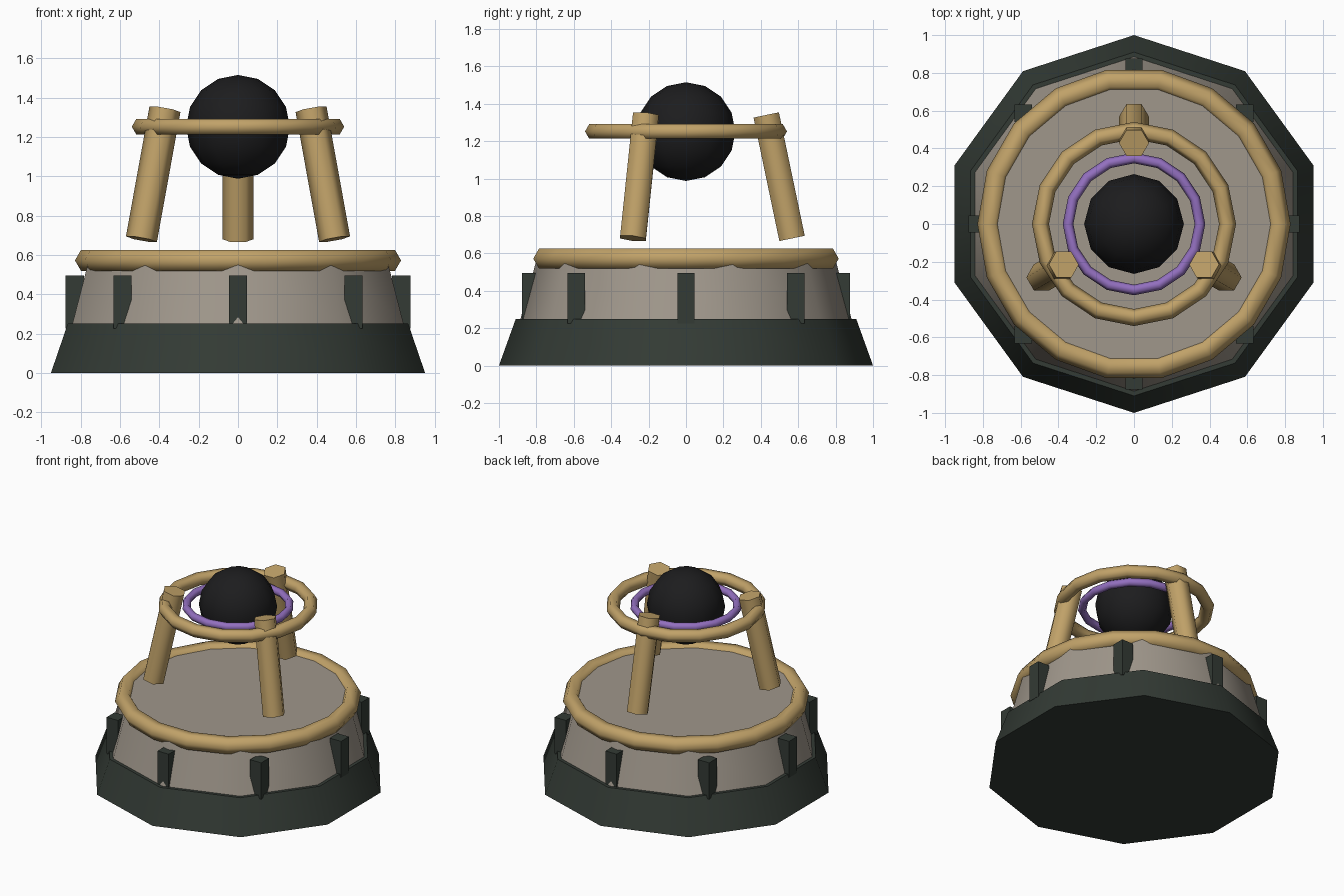
import bpy
import math
from mathutils import Matrix, Vector

cube = bpy.data.objects.get("Cube")
if cube:
    bpy.data.objects.remove(cube, do_unlink=True)


def material(name, color):
    mat = bpy.data.materials.new(name)
    mat.use_nodes = True
    mat.diffuse_color = (*color, 1)
    mat.node_tree.nodes["Principled BSDF"].inputs["Base Color"].default_value = (*color, 1)
    return mat


DARK_GREEN = material("dark_green", (0.033, 0.043, 0.035))
STONE = material("stone_grey", (0.35, 0.31, 0.26))
GOLD = material("gold", (0.53, 0.36, 0.14))
PURPLE = material("purple", (0.29, 0.16, 0.52))
BLACK = material("black", (0.012, 0.012, 0.013))


def finish(name, mat, smooth=None):
    """Name and colour the newest object, smoothing edges below an angle."""
    obj = bpy.context.object
    obj.name = name
    obj.data.materials.append(mat)
    if smooth:
        bpy.ops.object.shade_smooth_by_angle(angle=math.radians(smooth))
    return obj


def tier(name, mat, bottom, top, r_bottom, r_top):
    bpy.ops.mesh.primitive_cone_add(vertices=10, radius1=r_bottom, radius2=r_top,
                                    depth=top - bottom, location=(0, 0, (top + bottom) / 2))
    return finish(name, mat, 45)


def ring(name, mat, z, major, minor, segments):
    bpy.ops.mesh.primitive_torus_add(major_segments=segments, minor_segments=6,
                                     major_radius=major, minor_radius=minor,
                                     location=(0, 0, z))
    return finish(name, mat, 65)


# Stepped ten-sided pedestal
tier("base", DARK_GREEN, 0, 0.25, 1.0, 0.91)
tier("drum", STONE, 0.25, 0.6, 0.885, 0.79)

# Rings
ring("rim_ring", GOLD, 0.572, 0.768, 0.061, 18)
ring("upper_ring", GOLD, 1.252, 0.495, 0.045, 16)
ring("inner_ring", PURPLE, 1.252, 0.349, 0.028, 16)

# Orb
bpy.ops.mesh.primitive_uv_sphere_add(segments=12, ring_count=8, radius=0.264,
                                     location=(0, 0, 1.251))
finish("orb", BLACK, 60)

# Upright blocks around the drum, all square to the axes
for i in range(8):
    a = i * math.tau / 8
    bpy.ops.mesh.primitive_cube_add(size=1, location=(0.83 * math.cos(a), 0.83 * math.sin(a), 0.36))
    block = finish(f"drum_block_{i + 1}", DARK_GREEN)
    block.scale = (0.092, 0.092, 0.27)

# Three hexagonal struts leaning inward
foot, head = Vector((0, 0.567, 0.68)), Vector((0, 0.429, 1.34))
lean = (head - foot).to_track_quat("Z", "Y").to_matrix().to_4x4()
for i in range(3):
    bpy.ops.mesh.primitive_cylinder_add(vertices=6, radius=0.08, depth=(head - foot).length)
    strut = finish(f"strut_{i + 1}", GOLD, 65)
    strut.matrix_world = (Matrix.Rotation(i * math.tau / 3, 4, "Z")
                          @ Matrix.Translation((foot + head) / 2)
                          @ lean @ Matrix.Rotation(math.pi / 6, 4, "Z"))
